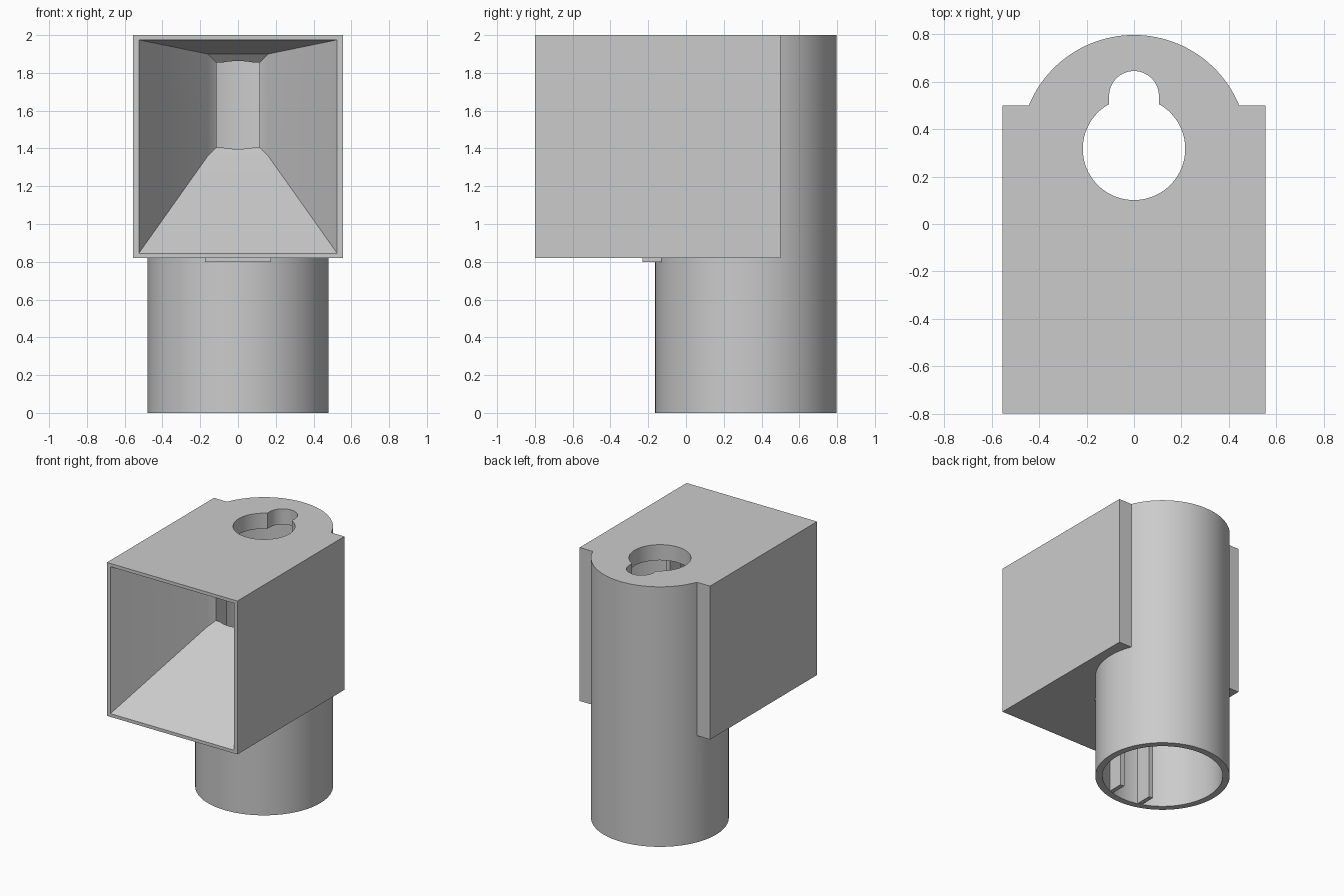
import bpy
import bmesh
import math
from mathutils import Matrix

cube = bpy.data.objects.get("Cube")
if cube:
    bpy.data.objects.remove(cube, do_unlink=True)

grey = bpy.data.materials.new("plain_grey")
grey.use_nodes = True
grey.diffuse_color = (0.6, 0.6, 0.6, 1)
grey.node_tree.nodes["Principled BSDF"].inputs["Base Color"].default_value = (0.6, 0.6, 0.6, 1)

AXIS_Y = 0.317   # tube axis
TOP = 2.0
BORE_TOP = 1.88


def finish(name, bm):
    bmesh.ops.recalc_face_normals(bm, faces=bm.faces)
    mesh = bpy.data.meshes.new(name)
    bm.to_mesh(mesh)
    bm.free()
    mesh.materials.append(grey)
    obj = bpy.data.objects.new(name, mesh)
    bpy.context.collection.objects.link(obj)
    return obj


def block(name, x0, x1, y0, y1, z0, z1):
    bm = bmesh.new()
    bmesh.ops.create_cube(bm, size=1)
    bmesh.ops.scale(bm, vec=(x1 - x0, y1 - y0, z1 - z0), verts=bm.verts)
    bmesh.ops.translate(bm, vec=((x0 + x1) / 2, (y0 + y1) / 2, (z0 + z1) / 2), verts=bm.verts)
    return finish(name, bm)


def cylinder(name, radius, y, z0, z1, segments=128):
    bm = bmesh.new()
    bmesh.ops.create_cone(bm, cap_ends=True, segments=segments, radius1=radius, radius2=radius,
                          depth=z1 - z0, matrix=Matrix.Translation((0, y, (z0 + z1) / 2)))
    return finish(name, bm)


def pin(name, side):
    turn = Matrix.Rotation(math.pi / 2, 4, 'Y')
    bm = bmesh.new()
    bmesh.ops.create_cone(bm, cap_ends=True, segments=24, radius1=0.04, radius2=0.04, depth=0.08,
                          matrix=Matrix.Translation((side * 0.41, AXIS_Y, 0.38)) @ turn)
    return finish(name, bm)


def loft(name, rings):
    # rectangular rings along y: (y, half width, bottom, top)
    bm = bmesh.new()
    loops = [[bm.verts.new((x, y, z)) for x, z in ((-w, lo), (w, lo), (w, hi), (-w, hi))]
             for y, w, lo, hi in rings]
    for a, b in zip(loops, loops[1:]):
        for i in range(4):
            j = (i + 1) % 4
            bm.faces.new((a[i], a[j], b[j], b[i]))
    bm.faces.new(loops[0])
    bm.faces.new(loops[-1])
    return finish(name, bm)


def combine(target, other, operation):
    other.hide_render = True
    mod = target.modifiers.new(other.name, 'BOOLEAN')
    mod.operation = operation
    mod.solver = 'EXACT'
    mod.object = other
    bpy.ops.object.select_all(action='DESELECT')
    bpy.context.view_layer.objects.active = target
    target.select_set(True)
    bpy.ops.object.modifier_apply(modifier=mod.name)
    bpy.data.objects.remove(other, do_unlink=True)


# Square hood joined to the upright tube, with the small tab below the hood
body = block("hooded_tube", -0.555, 0.555, -0.8, 0.5, 0.82, TOP)
combine(body, cylinder("tube", 0.48, AXIS_Y, 0, TOP), 'UNION')
combine(body, block("tab", -0.175, 0.175, -0.23, -0.09, 0.8, 0.9), 'UNION')

# Tube bore and keyhole through the top
combine(body, cylinder("bore", 0.43, AXIS_Y, -0.1, BORE_TOP), 'DIFFERENCE')
combine(body, cylinder("key_circle", 0.216, AXIS_Y, 1.8, 2.1), 'DIFFERENCE')
combine(body, cylinder("key_end", 0.105, 0.54, 1.8, 2.1, 64), 'DIFFERENCE')
combine(body, block("key_slot", -0.105, 0.105, 0.4, 0.54, 1.8, 2.1), 'DIFFERENCE')

# Funnel narrowing to the bevelled window
combine(body, loft("funnel", [(-0.82, 0.525, 0.845, 1.975), (-0.8, 0.525, 0.845, 1.975),
                              (-0.15, 0.16, 1.36, 1.9), (-0.105, 0.115, 1.405, 1.855),
                              (0.1, 0.115, 1.405, 1.855)]), 'DIFFERENCE')

# Guide ribs beside the window, and locating pins inside the bore
for side in (-1, 1):
    inner, outer = side * 0.116, side * 0.15
    combine(body, block("guide_rib", min(inner, outer), max(inner, outer),
                        -0.1, 0.03, 0.002, BORE_TOP + 0.01), 'UNION')
    combine(body, pin("locating_pin", side), 'UNION')

bpy.ops.object.select_all(action='DESELECT')
body.select_set(True)
bpy.context.view_layer.objects.active = body
bpy.ops.object.shade_smooth_by_angle(angle=math.radians(30))
